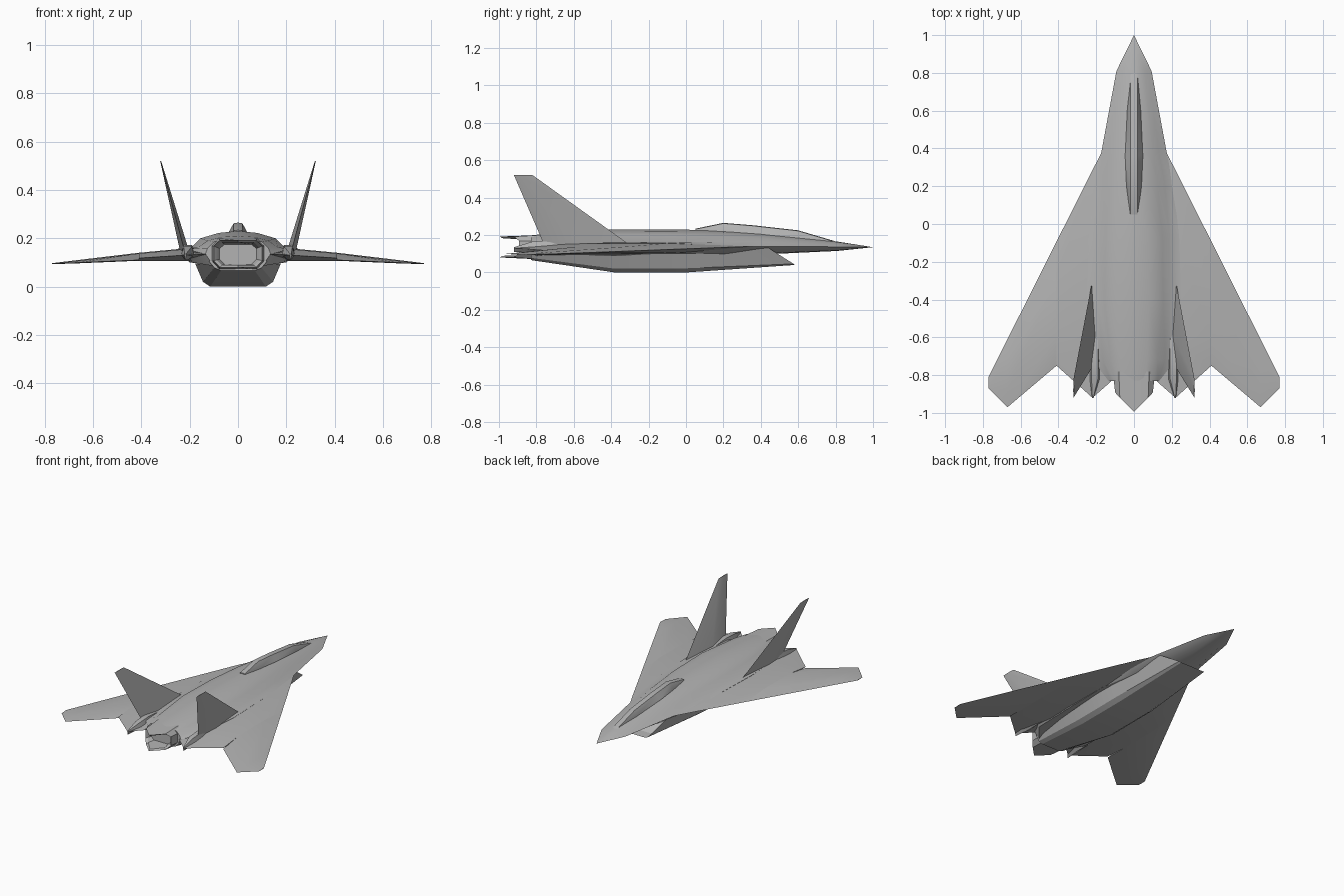
import bpy, bmesh, math

cube = bpy.data.objects.get("Cube")
if cube:
    bpy.data.objects.remove(cube, do_unlink=True)

grey = bpy.data.materials.new("airframe grey")
grey.use_nodes = True
COLOUR = (0.45, 0.45, 0.45, 1)
grey.diffuse_color = COLOUR
grey.node_tree.nodes["Principled BSDF"].inputs["Base Color"].default_value = COLOUR


def full_ring(half):
    """Mirror a half section, whose ends lie on the centre line, into a ring."""
    return half + [(-x, y, z) for x, y, z in reversed(half[1:-1])]


def section(y, *points):
    return full_ring([(x, y, z) for x, z in points])


def loft(name, rings, caps=(True, True), mirror=False, angle=25, recess=0):
    """Skin a list of equal rings into one part."""
    bm = bmesh.new()
    rows = [[bm.verts.new(p) for p in ring] for ring in rings]
    n = len(rows[0])
    for a, b in zip(rows, rows[1:]):
        for i in range(n):
            j = (i + 1) % n
            bm.faces.new((a[i], a[j], b[j], b[i]))
    ends = [bm.faces.new(row) for row, cap in zip((rows[0], rows[-1]), caps) if cap]
    bmesh.ops.recalc_face_normals(bm, faces=bm.faces[:])
    if recess:
        bmesh.ops.inset_region(bm, faces=[ends[0]], thickness=0.008)
        bmesh.ops.translate(bm, verts=ends[0].verts[:], vec=(0, -recess, 0))
    bmesh.ops.remove_doubles(bm, verts=bm.verts[:], dist=0.0005)
    bmesh.ops.recalc_face_normals(bm, faces=bm.faces[:])
    mesh = bpy.data.meshes.new(name)
    bm.to_mesh(mesh)
    bm.free()
    mesh.materials.append(grey)
    ob = bpy.data.objects.new(name, mesh)
    bpy.context.collection.objects.link(ob)
    bpy.ops.object.select_all(action='DESELECT')
    ob.select_set(True)
    bpy.context.view_layer.objects.active = ob
    bpy.ops.object.shade_smooth_by_angle(angle=math.radians(angle))
    if mirror:
        ob.modifiers.new("Mirror", 'MIRROR')
    return ob


# Fuselage: spine, shoulder, stepped side, chine and underside
loft("fuselage", [
    section(1.0, *[(0, 0.135)] * 7),
    section(0.81, (0, .165), (.03, .162), (.055, .153), (.075, .145), (.093, .137), (.05, .118), (0, .115)),
    section(0.385, (0, .215), (.05, .205), (.1, .185), (.13, .165), (.172, .14), (.12, .1), (0, .095)),
    section(0.2, (0, .225), (.06, .215), (.125, .192), (.165, .163), (.21, .14), (.16, .1), (0, .085)),
    section(-0.08, (0, .23), (.08, .221), (.15, .198), (.188, .165), (.24, .158), (.2, .105), (0, .08)),
    section(-0.4, (0, .23), (.08, .222), (.155, .2), (.192, .163), (.25, .158), (.2, .1), (0, .08)),
    section(-0.72, (0, .21), (.07, .205), (.125, .19), (.165, .163), (.22, .155), (.19, .1), (0, .08)),
    section(-0.83, (0, .198), (.06, .196), (.1, .185), (.125, .16), (.135, .135), (.1, .085), (0, .08)),
], angle=35)

# Narrow canopy ridge
loft("canopy", [
    section(y, (0, top), (0.018, top - 0.003), (w, base), (w, 0.14), (0, 0.14))
    for y, top, w, base in [
        (0.80, .166, .019, .155), (0.60, .225, .036, .185), (0.36, .252, .047, .21),
        (0.20, .265, .040, .222), (0.05, .234, .020, .222)]
], angle=30)

# Belly with a forward-raked air intake
loft("belly_intake", [
    full_ring([(0, .58, .04), (.09, .58, .04), (.105, .575, .046), (.155, .43, .138), (0, .43, .138)]),
    section(0.0, (0, 0), (.115, 0), (.145, .022), (.178, .11), (0, .12)),
    section(-0.38, (0, 0), (.115, 0), (.145, .02), (.175, .09), (0, .12)),
    section(-0.83, (0, .066), (.07, .066), (.098, .078), (.12, .105), (0, .12)),
], angle=20, recess=0.06)

# Nozzle: outer skin, pointed lips and recessed inside
lip = [(0, -.995, .192), (.075, -.92, .192), (.1, -.892, .168),
       (.1, -.892, .106), (.075, -.92, .08), (0, -.995, .08)]
inner = [(x * 0.88, y + 0.012, 0.136 + (z - 0.136) * 0.84) for x, y, z in lip]
loft("nozzle", [
    section(-0.78, (0, .2), (.08, .2), (.112, .17), (.112, .105), (.08, .07), (0, .07)),
    full_ring(lip),
    full_ring(inner),
    section(-0.86, (0, .175), (.055, .175), (.076, .158), (.076, .112), (.055, .092), (0, .092)),
], caps=(False, True))


def wing_ring(x, front, back, z_front, z_back, top, bottom):
    """Six-point wing section with sharp leading and trailing edges."""
    a = front + (back - front) * 0.3
    b = front + (back - front) * 0.75
    return [(x, front, z_front), (x, a, top), (x, b, top - 0.003), (x, back, z_back),
            (x, b, bottom), (x, a, bottom)]


# Wings: inner panel with tail boom, then outer panel with a lowered flap edge
loft("inner_wings", [
    wing_ring(.12, .40, -.83, .14, .135, .158, .105),
    wing_ring(.14, .44, -.85, .14, .135, .158, .105),
    wing_ring(.22, .285, -.92, .137, .130, .158, .105),
    wing_ring(.41, -.093, -.75, .123, .118, .140, .107),
], mirror=True)
loft("outer_wings", [
    wing_ring(.41, -.093, -.75, .123, .110, .140, .107),
    wing_ring(.67, -.61, -.97, .103, .099, .109, .096),
    wing_ring(.77, -.81, -.87, .095, .095, .097, .093),
], mirror=True)


def fin_ring(x, z, front, back, half):
    mid = front + (back - front) * 0.62
    return [(x, front, z), (x + half, mid, z), (x, back, z), (x - half, mid, z)]


# Canted tail fins
loft("tail_fins", [
    fin_ring(.219, .14, -.29, -.755, .019),
    fin_ring(.320, .52, -.82, -.92, .002),
], mirror=True, angle=15)

# Slim fairings beside the nozzle, ending at the boom tips
loft("boom_fairings", [
    [(cx - w, y, .13), (cx - w * .6, y, top), (cx + w * .6, y, top), (cx + w, y, .13), (cx, y, .11)]
    for y, cx, w, top in [(-.55, .205, .02, .155), (-.72, .208, .03, .172),
                          (-.82, .208, .028, .165), (-.92, .218, .004, .135)]
], mirror=True, angle=30)
